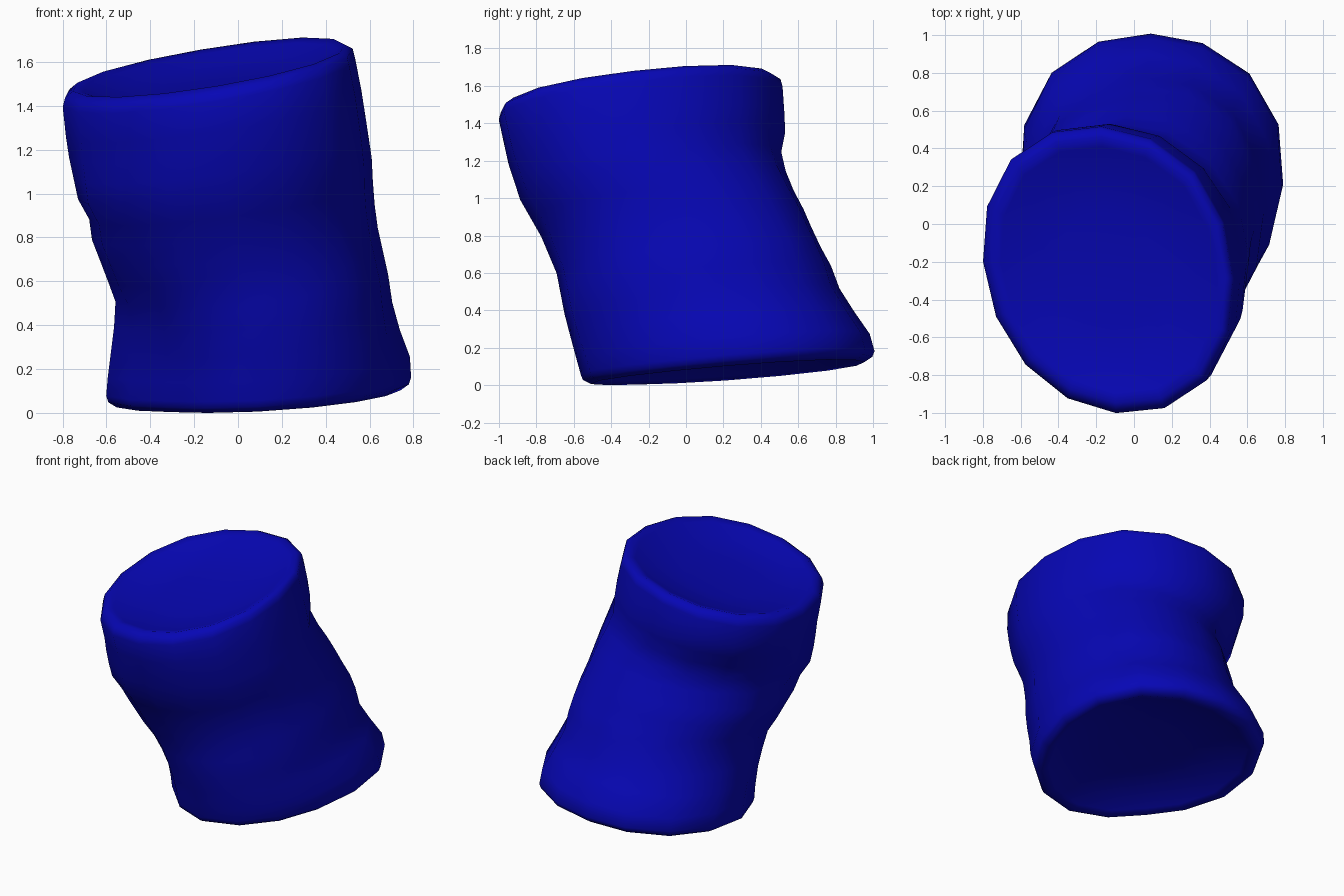
import bpy, bmesh, math

if "Cube" in bpy.data.objects:
    bpy.data.objects.remove(bpy.data.objects["Cube"])

SEG = 16

# Outline of the sleeve on each side: (height, distance along the axis)
LEFT = [(0.07, -0.61), (0.25, -0.59), (0.5, -0.555), (0.63, -0.6), (0.8, -0.67),
        (0.9, -0.685), (0.97, -0.735), (1.2, -0.775), (1.4, -0.797)]
RIGHT = [(0.1, 0.77), (0.19, 0.79), (0.3, 0.775), (0.44, 0.71), (0.65, 0.675),
         (0.83, 0.63), (1.0, 0.61), (1.2, 0.605), (1.5, 0.555), (1.65, 0.525)]
FRONT = [(0.05, -0.57), (0.35, -0.65), (0.6, -0.685), (0.8, -0.77), (1.0, -0.885),
         (1.2, -0.95), (1.43, -1.0)]
BACK = [(0.18, 1.0), (0.25, 0.99), (0.35, 0.93), (0.48, 0.83), (0.7, 0.75), (0.8, 0.68),
        (0.9, 0.655), (1.05, 0.58), (1.25, 0.51), (1.35, 0.53), (1.6, 0.51)]
# Folds in other directions: degrees, then (height, push outward)
FOLDS = {135: [(0.1, 0.04), (0.25, 0.07), (0.6, 0.02), (0.8, 0.0), (1.08, -0.06),
               (1.2, -0.02), (1.34, 0.03)],
         45: [(0.15, 0.03), (0.5, 0.03), (0.7, 0.06), (0.95, 0.03), (1.15, -0.01), (1.4, 0.03)],
         225: [(0.13, -0.1), (0.35, -0.1), (0.5, -0.06), (0.65, 0.0)],
         315: [(0.13, 0.0), (0.4, 0.02), (0.7, 0.04), (1.0, 0.03)],
         20: [(0.3, 0.02), (0.5, 0.0)],
         340: [(0.3, -0.02), (0.5, 0.0)]}
# Diagonal slant of the oval near the top
SLANT = [(1.0, 0.0), (1.4, 0.06)]


def sample(table, z):
    if z <= table[0][0]:
        return table[0][1]
    for (z0, v0), (z1, v1) in zip(table, table[1:]):
        if z <= z1:
            return v0 + (v1 - v0) * (z - z0) / (z1 - z0)
    return table[-1][1]


def ring(bm, level, scale=1.0, sink=0.0):
    """Tilted oval at a centre height; sink moves it along z for rims and caps."""
    t = (level - 0.13) / 1.39
    sx, sy = 0.06 + 0.12 * t, 0.08 + 0.047 * t
    x0, x1 = sample(LEFT, level - 0.68 * sx), sample(RIGHT, level + 0.68 * sx)
    y0, y1 = sample(FRONT, level - 0.76 * sy), sample(BACK, level + 0.76 * sy)
    cx, cy, rx, ry = (x0 + x1) / 2, (y0 + y1) / 2, (x1 - x0) / 2, (y1 - y0) / 2
    e = sample(SLANT, level)
    verts = []
    for i in range(SEG):
        a = 2 * math.pi * i / SEG
        push = sum(sample(tab, level) * max(0, math.cos(a - math.radians(d))) ** 6
                   for d, tab in FOLDS.items())
        dx = (rx * math.cos(a + e) + push * math.cos(a)) * scale
        dy = (ry * math.sin(a - e) + push * math.sin(a)) * scale
        verts.append(bm.verts.new((cx + dx, cy + dy, level + sink + sx * dx + sy * dy)))
    return verts


bm = bmesh.new()
LOW, HIGH = 0.13, 1.52
rings = []
# Dished bottom cap and rounded bottom rim
for scale, sink in [(0.4, 0.035), (0.7, 0.005), (0.86, -0.035), (0.93, -0.055), (0.985, -0.03)]:
    rings.append(ring(bm, LOW, scale, sink))
# Sleeve wall
for level in [LOW, 0.22, 0.34, 0.46, 0.58, 0.68, 0.78, 0.88, 0.98, 1.08, 1.18, 1.28, 1.38, HIGH]:
    rings.append(ring(bm, level))
# Rounded top rim and dished top cap
for scale, sink in [(0.985, 0.04), (0.93, 0.065), (0.86, 0.05), (0.7, 0.01), (0.4, -0.02)]:
    rings.append(ring(bm, HIGH, scale, sink))

for lo, hi in zip(rings, rings[1:]):
    for i in range(SEG):
        j = (i + 1) % SEG
        bm.faces.new((lo[i], lo[j], hi[j], hi[i]))
bm.faces.new(rings[0][::-1])
bm.faces.new(rings[-1])

# Stand the sleeve on the ground
ground = min(v.co.z for v in bm.verts)
for v in bm.verts:
    v.co.z -= ground
for f in bm.faces:
    f.smooth = True
bmesh.ops.recalc_face_normals(bm, faces=bm.faces)

mesh = bpy.data.meshes.new("sleeve")
bm.to_mesh(mesh)
bm.free()
sleeve = bpy.data.objects.new("sleeve", mesh)
bpy.context.collection.objects.link(sleeve)

blue = bpy.data.materials.new("deep blue")
blue.diffuse_color = (0.002, 0.002, 0.46, 1.0)
blue.use_nodes = True
blue.node_tree.nodes["Principled BSDF"].inputs["Base Color"].default_value = blue.diffuse_color
mesh.materials.append(blue)
